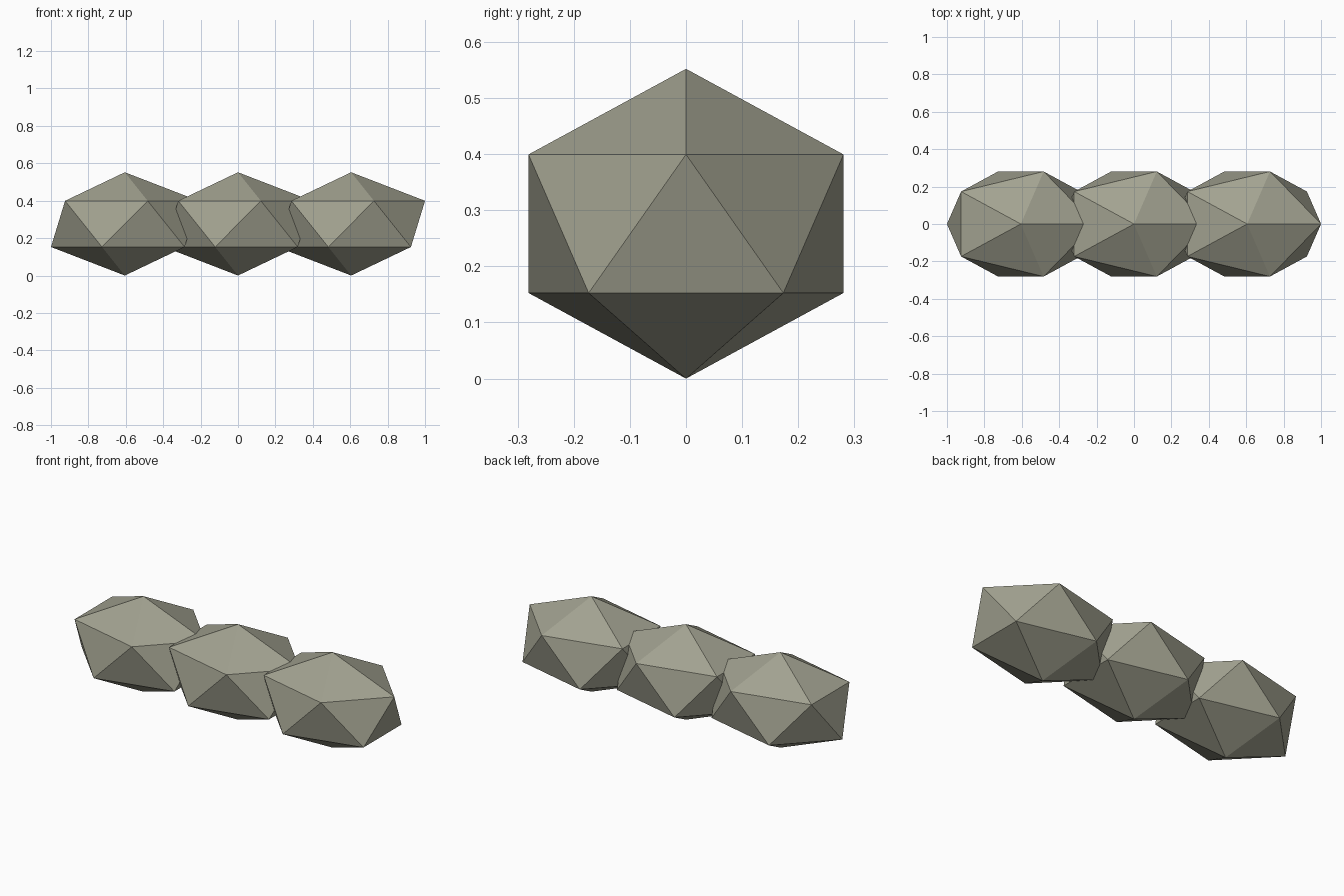
import bpy

if "Cube" in bpy.data.objects:
    bpy.data.objects.remove(bpy.data.objects["Cube"])

# Single stone colour
stone = bpy.data.materials.new("olive_grey_stone")
stone.diffuse_color = (0.36, 0.36, 0.28, 1)
stone.use_nodes = True
stone.node_tree.nodes["Principled BSDF"].inputs["Base Color"].default_value = stone.diffuse_color

RADII = (0.4416, 0.330, 0.276)   # stretched along x, slightly squashed in z
SPACING = 0.605


def add_rock(name, x):
    """Flat-shaded, stretched twenty-sided stone standing on the ground."""
    bpy.ops.mesh.primitive_ico_sphere_add(subdivisions=1, radius=1)
    rock = bpy.context.object
    rock.name = name
    rock.scale = RADII
    rock.location = (x, 0, RADII[2])
    rock.data.materials.append(stone)
    bpy.ops.object.transform_apply(location=True, rotation=True, scale=True)
    bpy.ops.object.shade_flat()


# Row of three overlapping rocks
for i, side in enumerate(("left", "middle", "right")):
    add_rock(side + "_rock", (i - 1) * SPACING)
